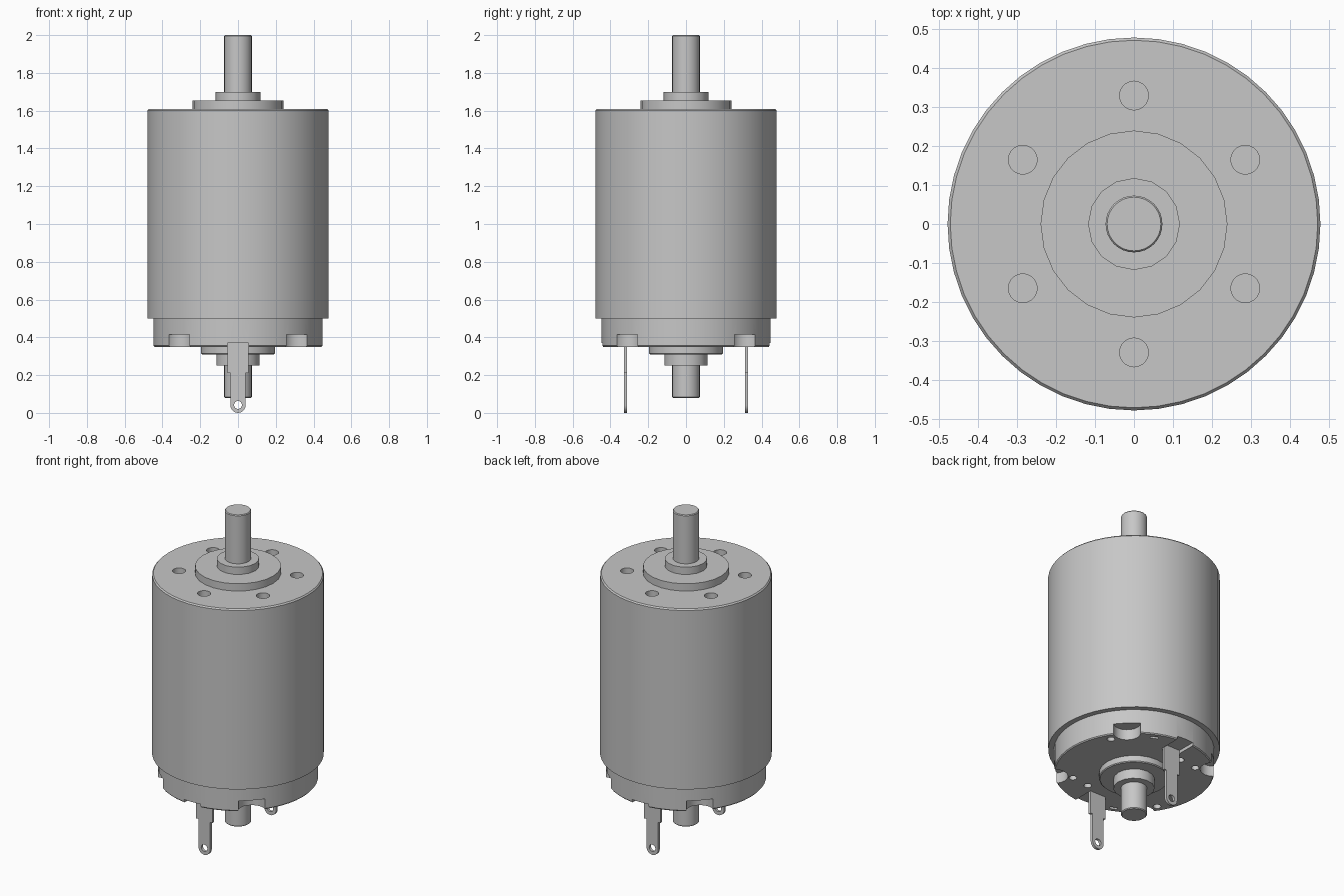
import bpy, bmesh
from math import sin, cos, pi, radians
from mathutils import Matrix, Vector

if "Cube" in bpy.data.objects:
    bpy.data.objects.remove(bpy.data.objects["Cube"], do_unlink=True)

metal = bpy.data.materials.new("plain grey")
metal.use_nodes = True
grey = (0.57, 0.57, 0.57, 1)
metal.diffuse_color = grey
metal.node_tree.nodes["Principled BSDF"].inputs["Base Color"].default_value = grey


def make(name, bm):
    bmesh.ops.recalc_face_normals(bm, faces=bm.faces)
    mesh = bpy.data.meshes.new(name)
    bm.to_mesh(mesh)
    bm.free()
    mesh.materials.append(metal)
    obj = bpy.data.objects.new(name, mesh)
    bpy.context.collection.objects.link(obj)
    return obj


def activate(obj):
    bpy.ops.object.select_all(action='DESELECT')
    obj.select_set(True)
    bpy.context.view_layer.objects.active = obj


def smooth(obj):
    activate(obj)
    bpy.ops.object.shade_smooth_by_angle(angle=radians(32))


def lathe(name, profile, sides):
    """Closed round body from (radius, height) pairs, bottom to top."""
    bm = bmesh.new()
    rings = [[bm.verts.new((r * cos(2 * pi * i / sides), r * sin(2 * pi * i / sides), z))
              for i in range(sides)] for r, z in profile]
    for low, high in zip(rings, rings[1:]):
        for i in range(sides):
            j = (i + 1) % sides
            bm.faces.new((low[i], low[j], high[j], high[i]))
    bm.faces.new(rings[0])
    bm.faces.new(rings[-1])
    return make(name, bm)


def add_rod(bm, x, y, r, z0, z1, sides=20):
    bmesh.ops.create_cone(bm, cap_ends=True, segments=sides, radius1=r, radius2=r,
                          depth=z1 - z0, matrix=Matrix.Translation((x, y, (z0 + z1) / 2)))


def add_box(bm, centre, size, turn=0):
    bmesh.ops.create_cube(bm, size=1, matrix=Matrix.Translation(centre)
                          @ Matrix.Rotation(turn, 4, 'Z')
                          @ Matrix.Diagonal(Vector(size).to_4d()))


def cut(target, bm):
    cutter = make("cutter", bm)
    cutter.hide_render = True
    mod = target.modifiers.new("cut", 'BOOLEAN')
    mod.object = cutter
    mod.operation = 'DIFFERENCE'
    mod.solver = 'EXACT'
    mod.use_self = True
    activate(target)
    bpy.ops.object.modifier_apply(modifier=mod.name)
    bpy.data.objects.remove(cutter, do_unlink=True)


# Main can with six mounting holes in the top
can = lathe("can", [(0.479, 0.5), (0.479, 1.602), (0.472, 1.61)], 48)
holes = bmesh.new()
for k in range(6):
    a = radians(30 + 60 * k)
    add_rod(holes, 0.33 * cos(a), 0.33 * sin(a), 0.037, 1.53, 1.65)
cut(can, holes)
smooth(can)

# End cap with scooped notches, terminal slots and small holes
cap = lathe("end_cap", [(0.442, 0.35), (0.447, 0.356), (0.447, 0.51)], 48)
notches = bmesh.new()
for k in range(4):
    a = radians(45 + 90 * k)
    add_rod(notches, 0.447 * cos(a), 0.447 * sin(a), 0.077, 0.3, 0.415)
cut(cap, notches)
slots = bmesh.new()
for s in (1, -1):
    add_box(slots, (0, s * 0.4, 0.335), (0.112, 0.18, 0.07))
    add_box(slots, (s * 0.166, s * 0.375, 0.35), (0.045, 0.018, 0.08), radians(-24) )
cut(cap, slots)
pinholes = bmesh.new()
for s in (1, -1):
    for x, y in ((0.34, 0.205), (-0.225, 0.262), (-0.106, 0.276)):
        add_rod(pinholes, s * x, s * y, 0.022, 0.3, 0.4, 16)
cut(cap, pinholes)
smooth(cap)

# Bearing collars and the through shaft
smooth(lathe("top_flange", [(0.24, 1.6), (0.24, 1.655)], 24))
smooth(lathe("top_bearing", [(0.118, 1.65), (0.118, 1.7)], 16))
smooth(lathe("bottom_flange", [(0.19, 0.31), (0.195, 0.315), (0.195, 0.36)], 24))
smooth(lathe("bottom_bearing", [(0.115, 0.25), (0.115, 0.32)], 16))
smooth(lathe("shaft", [(0.068, 0.08), (0.073, 0.085), (0.073, 1.995), (0.069, 2.0)], 32))

# Solder terminals: stepped strips with a rounded, drilled end
for name, y in (("front_terminal", -0.32), ("back_terminal", 0.32)):
    outline = [(0.055, 0.37), (0.055, 0.21), (0.04, 0.21)]
    outline += [(0.04 * cos(pi * i / 12), 0.04 - 0.04 * sin(pi * i / 12)) for i in range(13)]
    outline += [(-0.04, 0.21), (-0.055, 0.21), (-0.055, 0.37)]
    bm = bmesh.new()
    face = bm.faces.new([bm.verts.new((x, y - 0.008, z)) for x, z in outline])
    solid = bmesh.ops.extrude_face_region(bm, geom=[face], use_keep_orig=True)["geom"]
    bmesh.ops.translate(bm, vec=(0, 0.016, 0),
                        verts=[v for v in solid if isinstance(v, bmesh.types.BMVert)])
    terminal = make(name, bm)
    drill = bmesh.new()
    bmesh.ops.create_cone(drill, cap_ends=True, segments=16, radius1=0.021, radius2=0.021, depth=0.1,
                          matrix=Matrix.Translation((0, y, 0.042)) @ Matrix.Rotation(pi / 2, 4, 'X'))
    cut(terminal, drill)
    smooth(terminal)
